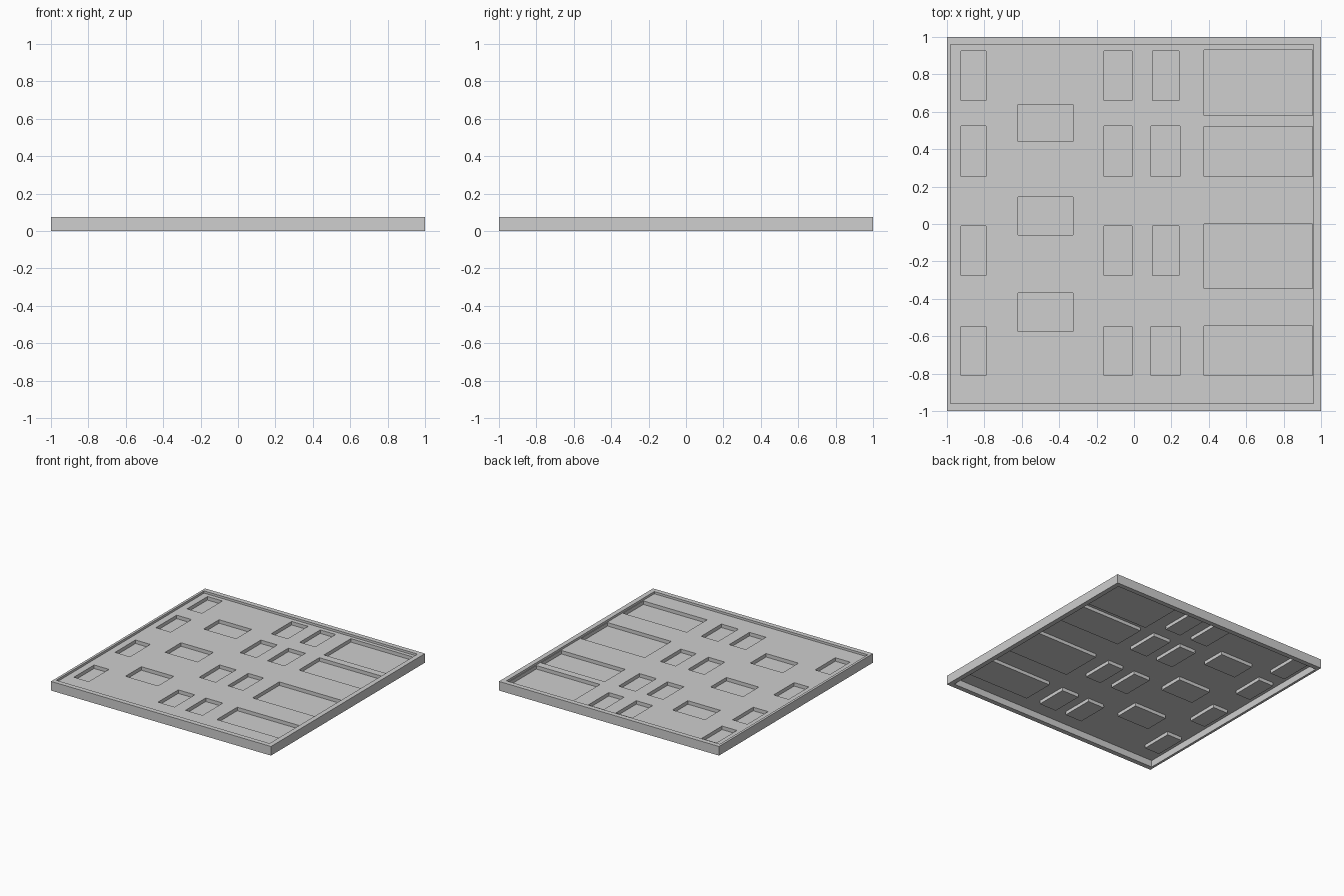
import bpy
import bmesh

if "Cube" in bpy.data.objects:
    bpy.data.objects.remove(bpy.data.objects["Cube"])

H = 0.075           # overall height
FLOOR = 0.057       # recessed floor level
POCKET = 0.028      # bottom level of the pockets
X0, X1, Y0, Y1 = -0.98, 0.96, -0.96, 0.96   # inside of the frame

grey = bpy.data.materials.new("light_grey")
grey.diffuse_color = (0.62, 0.62, 0.62, 1)
grey.use_nodes = True
grey.node_tree.nodes["Principled BSDF"].inputs["Base Color"].default_value = grey.diffuse_color


def finish(bm, name):
    mesh = bpy.data.meshes.new(name)
    bm.to_mesh(mesh)
    bm.free()
    mesh.materials.append(grey)
    obj = bpy.data.objects.new(name, mesh)
    bpy.context.collection.objects.link(obj)
    return obj


def quad(bm, *pts):
    return bm.faces.new([bm.verts.new(p) for p in pts])


def corners(x0, x1, y0, y1):
    return [(x0, y0), (x1, y0), (x1, y1), (x0, y1)]


# Square frame, open above and below
bm = bmesh.new()
outer, inner = corners(-1, 1, -1, 1), corners(X0, X1, Y0, Y1)
rings = [[bm.verts.new((x, y, z)) for x, y in loop]
         for loop, z in ((outer, 0), (outer, H), (inner, H), (inner, 0))]
for k in range(4):
    a, b = rings[k], rings[(k + 1) % 4]
    for i in range(4):
        j = (i + 1) % 4
        bm.faces.new((a[i], a[j], b[j], b[i]))
bmesh.ops.recalc_face_normals(bm, faces=bm.faces)
finish(bm, "frame")

# Pocket rectangles by column: x range, then y ranges
rows = [(0.66, 0.925), (0.255, 0.525), (-0.275, -0.01), (-0.81, -0.547)]
columns = [
    ((-0.925, -0.79), rows),
    ((-0.62, -0.325), [(0.44, 0.64), (-0.06, 0.145), (-0.575, -0.37)]),
    ((-0.16, -0.01), rows),
    ((0.10, 0.24), rows[0::2]),
    ((0.09, 0.245), rows[1::2]),
    ((0.375, 0.955), [(0.58, 0.93), (0.255, 0.52), (-0.345, 0.0), (-0.81, -0.545)]),
]
pockets = [(*xr, *yr) for xr, yrs in columns for yr in yrs]

# Floor sheet with pockets sunk into it
bm = bmesh.new()
xs = sorted({X0, X1} | {v for p in pockets for v in p[:2]})
ys = sorted({Y0, Y1} | {v for p in pockets for v in p[2:]})
for x0, x1 in zip(xs, xs[1:]):
    for y0, y1 in zip(ys, ys[1:]):
        cx, cy = (x0 + x1) / 2, (y0 + y1) / 2
        sunk = any(a < cx < b and c < cy < d for a, b, c, d in pockets)
        z = POCKET if sunk else FLOOR
        quad(bm, *[(x, y, z) for x, y in corners(x0, x1, y0, y1)])

# Pocket side walls, split at the same grid lines as the floor
for a, b, c, d in pockets:
    px = [x for x in xs if a <= x <= b]
    py = [y for y in ys if c <= y <= d]
    loop = ([(x, c) for x in px] + [(b, y) for y in py[1:]]
            + [(x, d) for x in px[-2::-1]] + [(a, y) for y in py[-2::-1]])
    for p, q in zip(loop, loop[1:]):
        quad(bm, (*p, FLOOR), (*q, FLOOR), (*q, POCKET), (*p, POCKET))
bmesh.ops.remove_doubles(bm, verts=bm.verts, dist=0.0005)
bmesh.ops.recalc_face_normals(bm, faces=bm.faces)
if max(bm.faces, key=lambda f: f.calc_area()).normal.z < 0:
    bmesh.ops.reverse_faces(bm, faces=bm.faces)
bmesh.ops.dissolve_limit(bm, angle_limit=0.01, verts=bm.verts, edges=bm.edges)
bmesh.ops.triangulate(bm, faces=[f for f in bm.faces if len(f.verts) > 4])
tray = finish(bm, "pocket_tray")
solid = tray.modifiers.new("sheet_thickness", 'SOLIDIFY')
solid.thickness = 0.002
solid.offset = -1
